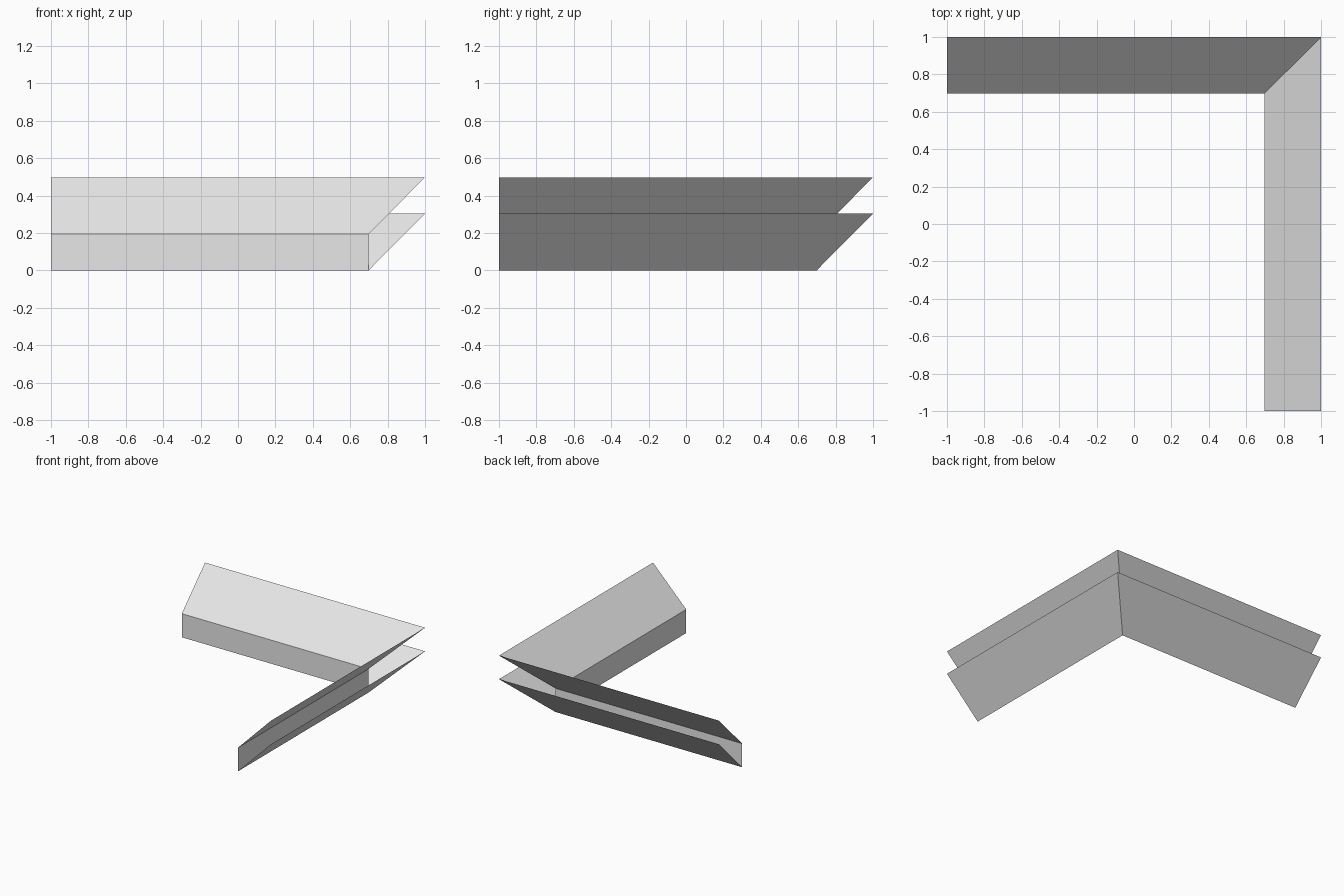
import bpy
import bmesh

cube = bpy.data.objects.get("Cube")
if cube:
    bpy.data.objects.remove(cube, do_unlink=True)

# Single plain colour
grey = bpy.data.materials.new("light_grey")
grey.use_nodes = True
colour = (0.8, 0.8, 0.8, 1)
grey.diffuse_color = colour
grey.node_tree.nodes["Principled BSDF"].inputs["Base Color"].default_value = colour

OUTER = 1.0      # outer edge of both arms
INNER = 0.698    # line of the upright web
WEB = 0.194      # height of the web
RISE = 0.304     # climb of each sloping flange

# Cross-section: upper flange, web, lower flange
profile = [(OUTER, WEB + RISE), (INNER, WEB), (INNER, 0), (OUTER, RISE)]

# Sweep the section around the mitred corner
bm = bmesh.new()
rows = []
for d, z in profile:
    path = [(-1, d, z), (d, d, z), (d, -1, z)]
    rows.append([bm.verts.new(p) for p in path])
for top, low in zip(rows, rows[1:]):
    for i in range(2):
        bm.faces.new((top[i], low[i], low[i + 1], top[i + 1]))

mesh = bpy.data.meshes.new("corner_trim")
bm.to_mesh(mesh)
bm.free()
mesh.materials.append(grey)
trim = bpy.data.objects.new("corner_trim", mesh)
bpy.context.collection.objects.link(trim)
